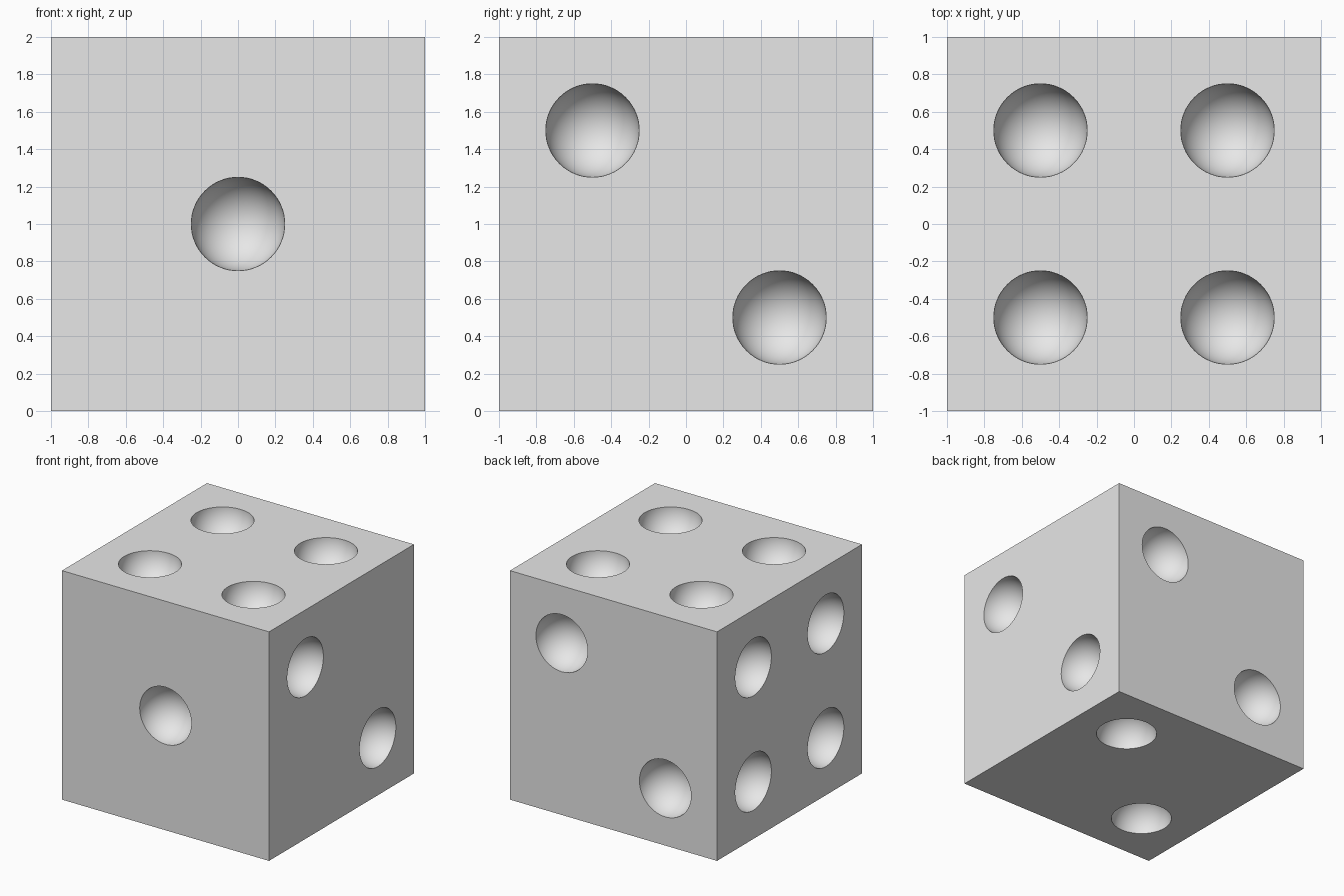
import bpy
import bmesh
from mathutils import Matrix, Vector

default = bpy.data.objects.get("Cube")
if default:
    bpy.data.objects.remove(default, do_unlink=True)

PIP_RADIUS = 0.25
OFFSET = 0.5
CENTRE = Vector((0, 0, 1))

grey = bpy.data.materials.new("light grey")
grey.use_nodes = True
colour = (0.8, 0.8, 0.8, 1)
grey.diffuse_color = colour
grey.node_tree.nodes["Principled BSDF"].inputs["Base Color"].default_value = colour


def make_object(name, bm):
    mesh = bpy.data.meshes.new(name)
    bm.to_mesh(mesh)
    bm.free()
    mesh.materials.append(grey)
    obj = bpy.data.objects.new(name, mesh)
    bpy.context.collection.objects.link(obj)
    return obj


# Cube body
bm = bmesh.new()
bmesh.ops.create_cube(bm, size=2, matrix=Matrix.Translation(CENTRE))
body = make_object("die_body", bm)

# Pip layouts, as signs of the two in-plane axes
ONE = [(0, 0)]
RISING = [(1, 1), (-1, -1)]
FALLING = [(-1, 1), (1, -1)]
FOUR = RISING + FALLING

# Face normal, in-plane axes and layout for each side
X, Y, Z = Vector((1, 0, 0)), Vector((0, 1, 0)), Vector((0, 0, 1))
sides = [
    (-Y, X, Z, ONE),
    (Y, X, Z, RISING),
    (X, Y, Z, FALLING),
    (-X, Y, Z, FOUR),
    (Z, X, Y, FOUR),
    (-Z, X, Y, RISING),
]

# Round pip cutters, centred on the surface with poles along the face normal
bm = bmesh.new()
for normal, u, v, layout in sides:
    turn = Z.rotation_difference(normal).to_matrix().to_4x4()
    for a, b in layout:
        place = CENTRE + normal + (u * a + v * b) * OFFSET
        bmesh.ops.create_uvsphere(bm, u_segments=64, v_segments=33, radius=PIP_RADIUS,
                                  matrix=Matrix.Translation(place) @ turn)
cutter = make_object("pip_cutter", bm)
cutter.hide_render = True

# Carve the hollows, then keep the rims sharp and the hollows smooth
carve = body.modifiers.new("pips", "BOOLEAN")
carve.operation = "DIFFERENCE"
carve.solver = "EXACT"
carve.object = cutter
bpy.ops.object.select_all(action="DESELECT")
body.select_set(True)
bpy.context.view_layer.objects.active = body
bpy.ops.object.modifier_apply(modifier=carve.name)
bpy.data.objects.remove(cutter, do_unlink=True)
bpy.ops.object.shade_smooth_by_angle()
